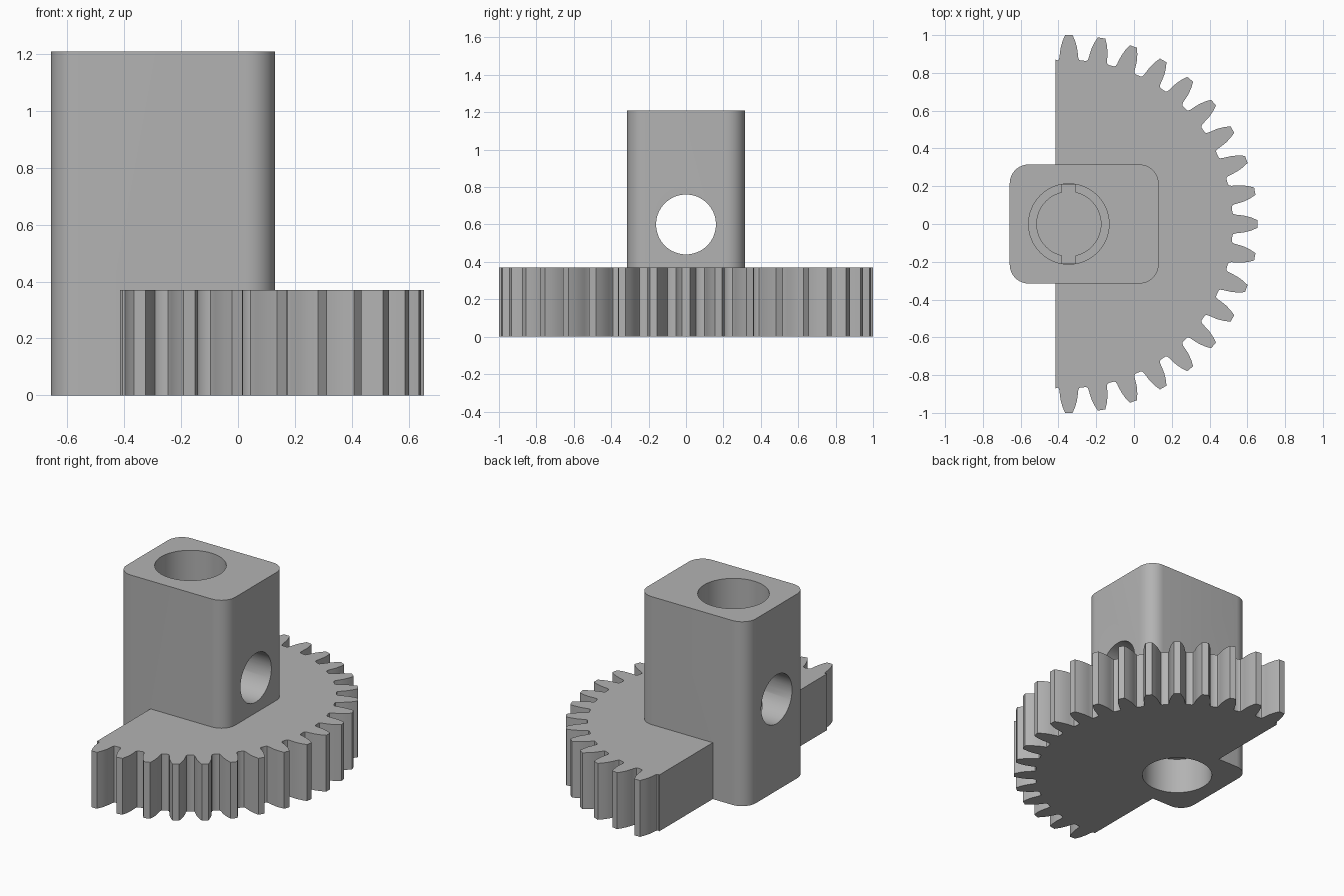
import bpy
import bmesh
from math import sin, cos, radians
from mathutils import Matrix, Vector

cube = bpy.data.objects.get("Cube")
if cube:
    bpy.data.objects.remove(cube, do_unlink=True)

AXIS = -0.345          # x of the gear and bore axis
CUT_X = -0.415         # flat side of the gear sector
GEAR_H, BLOCK_H = 0.37, 1.21
BORE_R = 0.213

grey = bpy.data.materials.new("plain grey")
grey.use_nodes = True
colour = (0.45, 0.45, 0.45, 1)
grey.diffuse_color = colour
grey.node_tree.nodes["Principled BSDF"].inputs["Base Color"].default_value = colour


def add_object(name, bm):
    mesh = bpy.data.meshes.new(name)
    bmesh.ops.recalc_face_normals(bm, faces=bm.faces)
    bm.to_mesh(mesh)
    bm.free()
    mesh.materials.append(grey)
    obj = bpy.data.objects.new(name, mesh)
    bpy.context.collection.objects.link(obj)
    return obj


def prism(name, outline, z0, z1):
    bm = bmesh.new()
    face = bm.faces.new([bm.verts.new((x, y, z0)) for x, y in outline])
    up = bmesh.ops.extrude_face_region(bm, geom=[face])["geom"]
    bmesh.ops.translate(bm, vec=(0, 0, z1 - z0),
                        verts=[v for v in up if isinstance(v, bmesh.types.BMVert)])
    return add_object(name, bm)


def circle(radius, count=64):
    return [(AXIS + radius * cos(radians(360 * i / count)),
             radius * sin(radians(360 * i / count))) for i in range(count)]


def rounded_rectangle(x0, x1, y0, y1, r, steps=10):
    corners = [(x1 - r, y1 - r), (x0 + r, y1 - r), (x0 + r, y0 + r), (x1 - r, y0 + r)]
    points = []
    for n, (cx, cy) in enumerate(corners):
        for s in range(steps + 1):
            a = radians(90 * (n + s / steps))
            points.append((cx + r * cos(a), cy + r * sin(a)))
    return points


def combine(target, tool, operation):
    mod = target.modifiers.new(operation.lower(), 'BOOLEAN')
    mod.operation, mod.solver, mod.object = operation, 'EXACT', tool
    bpy.context.view_layer.objects.active = target
    bpy.ops.object.modifier_apply(modifier=mod.name)
    bpy.data.objects.remove(tool, do_unlink=True)


# Gear sector: one half-tooth flank, mirrored and repeated every ten degrees
flank = [(4.0, 0.868), (3.5, 0.872), (3.2, 0.885), (3.0, 0.905),
         (2.65, 0.935), (2.0, 0.968), (1.15, 1.0)]
tooth = [(-a, r) for a, r in flank] + flank[::-1]
outline = [(CUT_X, -0.87)]
for k in range(-9, 10):
    for offset, r in tooth:
        a = radians(10 * k + offset)
        x = AXIS + r * cos(a)
        if x > CUT_X + 0.005:
            outline.append((x, r * sin(a)))
outline.append((CUT_X, 0.87))
gear = prism("gear_sector", outline, 0, GEAR_H)

# Upright block with rounded corners, joined to the gear
body = prism("gear_with_upright_block",
             rounded_rectangle(-0.658, 0.13, -0.315, 0.315, 0.1), 0, BLOCK_H)
combine(body, gear, 'UNION')

# Vertical bores: wide mouth, keyed middle, wide pocket underneath
combine(body, prism("top_bore", circle(BORE_R), 0.92, BLOCK_H + 0.1), 'DIFFERENCE')
combine(body, prism("middle_bore", circle(0.17), 0.38, 1.0), 'DIFFERENCE')
keyway = rounded_rectangle(AXIS - 0.036, AXIS + 0.036, -0.21, 0.21, 0.003, 1)
combine(body, prism("keyway", keyway, 0.38, 1.0), 'DIFFERENCE')
combine(body, prism("bottom_pocket", circle(BORE_R), -0.1, 0.235), 'DIFFERENCE')

# Cross hole along x
bm = bmesh.new()
bmesh.ops.create_cone(bm, cap_ends=True, segments=64, radius1=0.16, radius2=0.16, depth=2,
                      matrix=Matrix.Translation(Vector((AXIS, 0, 0.6)))
                      @ Matrix.Rotation(radians(90), 4, 'Y'))
combine(body, add_object("cross_hole", bm), 'DIFFERENCE')

# Smooth curved walls, crisp edges
bpy.ops.object.select_all(action='DESELECT')
body.select_set(True)
bpy.context.view_layer.objects.active = body
bpy.ops.object.shade_smooth_by_angle(angle=radians(30))
